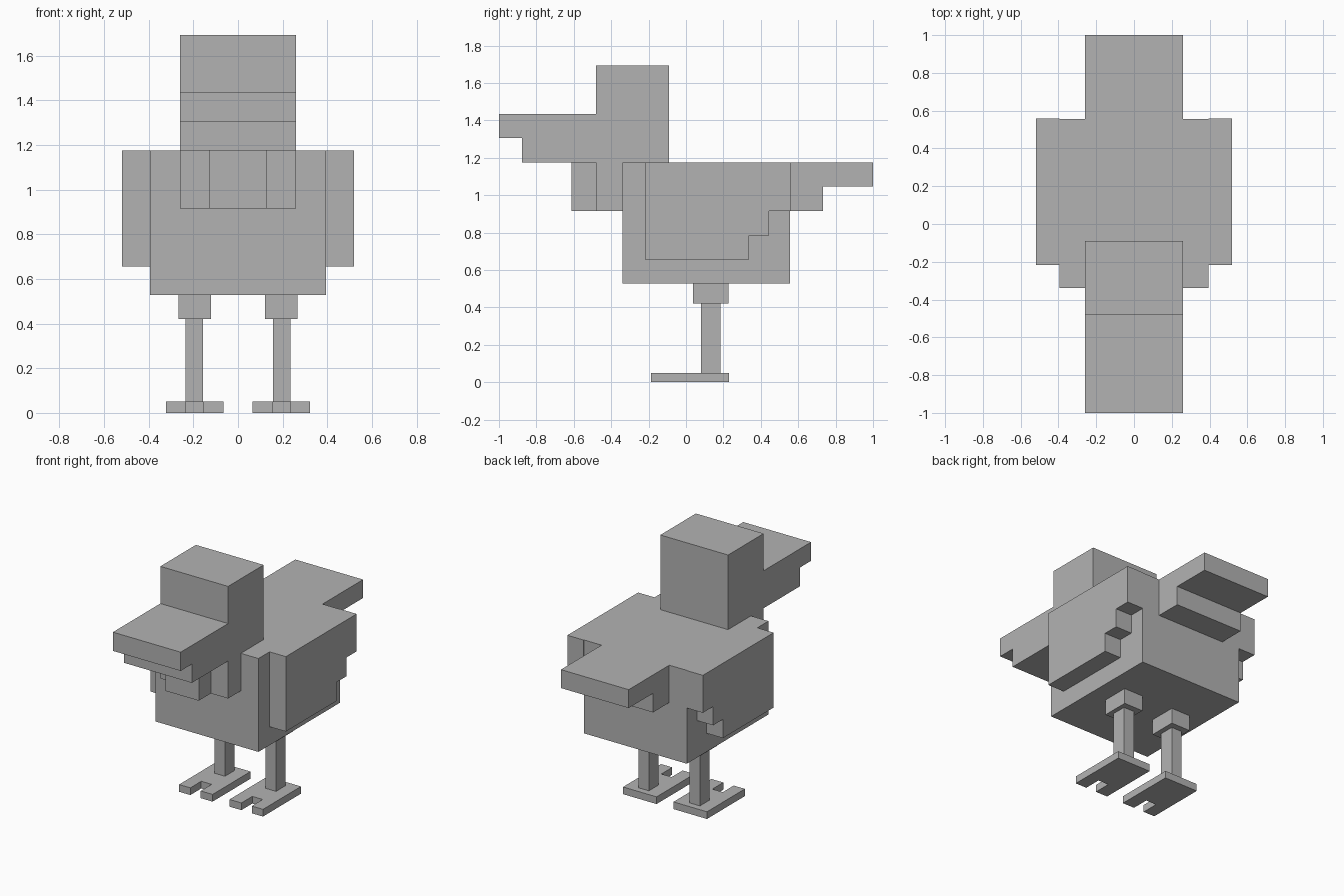
import bpy
import bmesh

if "Cube" in bpy.data.objects:
    bpy.data.objects.remove(bpy.data.objects["Cube"])

grey = bpy.data.materials.new("plain_grey")
grey.diffuse_color = (0.45, 0.45, 0.45, 1.0)
grey.use_nodes = True
grey.node_tree.nodes["Principled BSDF"].inputs["Base Color"].default_value = grey.diffuse_color


def prism(name, outline, axis, lo, hi):
    """Extrude a 2D outline along x (outline in y,z) or z (outline in x,y)."""
    def place(p, d):
        return (d, p[0], p[1]) if axis == 'x' else (p[0], p[1], d)
    bm = bmesh.new()
    face = bm.faces.new([bm.verts.new(place(p, lo)) for p in outline])
    ext = bmesh.ops.extrude_face_region(bm, geom=[face])
    step = (hi - lo, 0, 0) if axis == 'x' else (0, 0, hi - lo)
    moved = [g for g in ext['geom'] if isinstance(g, bmesh.types.BMVert)]
    bmesh.ops.translate(bm, verts=moved, vec=step)
    bmesh.ops.recalc_face_normals(bm, faces=bm.faces)
    mesh = bpy.data.meshes.new(name)
    bm.to_mesh(mesh)
    bm.free()
    mesh.materials.append(grey)
    obj = bpy.data.objects.new(name, mesh)
    bpy.context.collection.objects.link(obj)
    return obj


def box(name, x, y, z):
    return prism(name, [(x[0], y[0]), (x[1], y[0]), (x[1], y[1]), (x[0], y[1])],
                 'z', z[0], z[1])


def mirrored(obj):
    obj.modifiers.new("mirror", 'MIRROR').use_axis = (True, False, False)


# Body, neck and throat
box("body", (-0.395, 0.395), (-0.34, 0.555), (0.527, 1.175))
box("neck", (-0.26, 0.26), (-0.48, -0.34), (0.915, 1.175))
box("wattle", (-0.128, 0.128), (-0.613, -0.48), (0.915, 1.175))

# Head with stepped beak
prism("head_and_beak", [(-0.09, 1.175), (-0.09, 1.693), (-0.48, 1.693), (-0.48, 1.435),
                        (-1.0, 1.435), (-1.0, 1.305), (-0.877, 1.305), (-0.877, 1.175)],
      'x', -0.26, 0.26)

# Stepped tail
prism("tail", [(0.555, 1.175), (0.555, 0.915), (0.733, 0.915), (0.733, 1.047),
               (1.0, 1.047), (1.0, 1.175)], 'x', -0.26, 0.26)

# Wings with stepped rear edge
mirrored(prism("wings", [(-0.218, 0.655), (0.337, 0.655), (0.337, 0.785), (0.445, 0.785),
                         (0.445, 0.915), (0.558, 0.915), (0.558, 1.175), (-0.218, 1.175)],
               'x', 0.395, 0.52))

# Legs with upper cuffs and notched feet
mirrored(box("leg_cuffs", (0.121, 0.266), (0.038, 0.226), (0.42, 0.527)))
mirrored(box("legs", (0.156, 0.236), (0.08, 0.184), (0.05, 0.42)))
mirrored(prism("feet", [(0.065, -0.186), (0.156, -0.186), (0.156, -0.066), (0.236, -0.066),
                        (0.236, -0.186), (0.322, -0.186), (0.322, 0.23), (0.065, 0.23)],
               'z', 0.0, 0.05))
